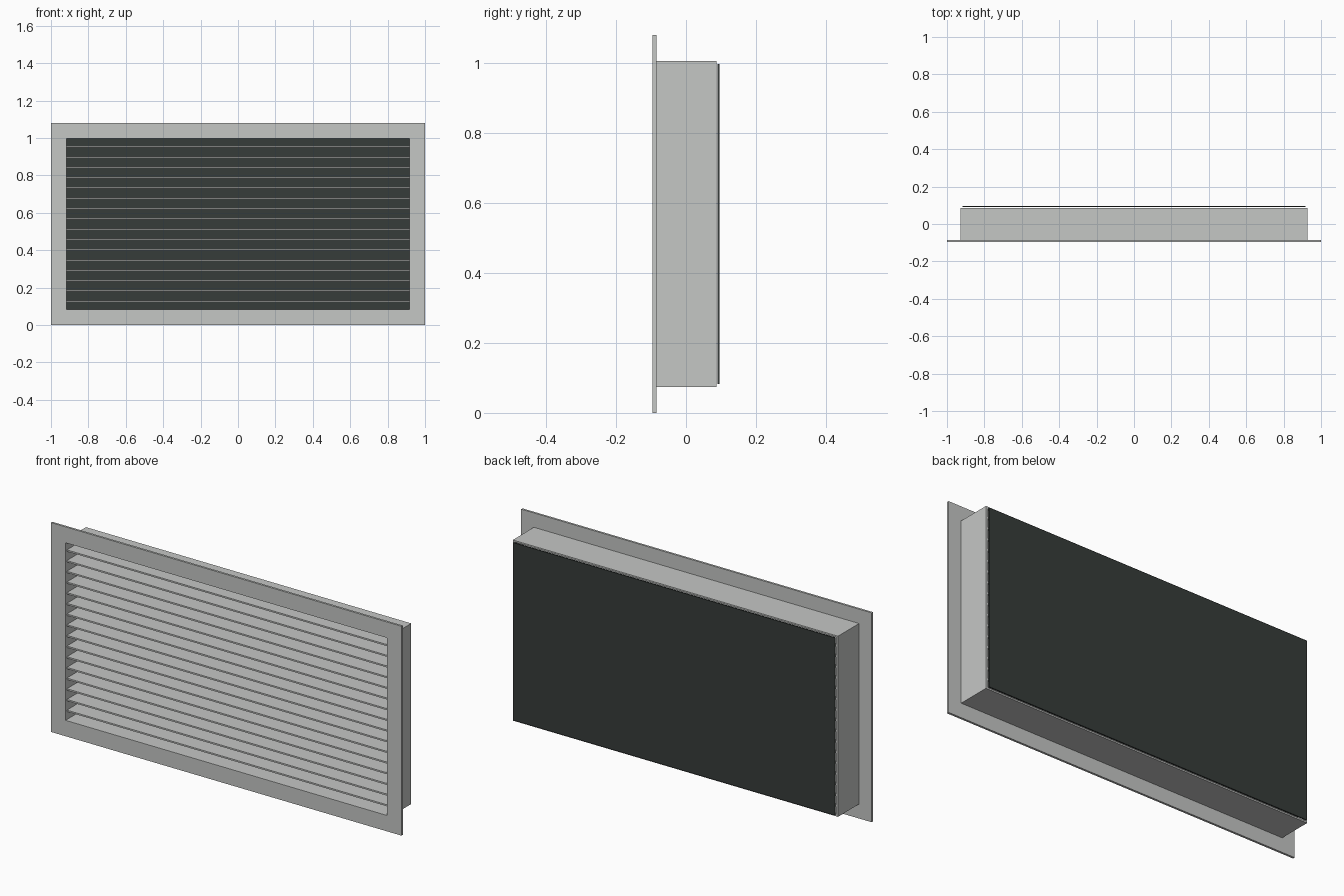
import bpy, bmesh

if "Cube" in bpy.data.objects:
    bpy.data.objects.remove(bpy.data.objects["Cube"])

def material(name, rgb):
    m = bpy.data.materials.new(name)
    m.diffuse_color = (*rgb, 1)
    m.use_nodes = True
    m.node_tree.nodes["Principled BSDF"].inputs["Base Color"].default_value = m.diffuse_color
    return m

GREY = material("light grey metal", (0.56, 0.57, 0.56))
DARK = material("dark backing", (0.037, 0.045, 0.042))
MID = 0.54                    # height of the grille's centre
OPEN_X, OPEN_Z = 0.917, 0.458  # half sizes of the opening

def add_object(name, bm, mat):
    bmesh.ops.recalc_face_normals(bm, faces=bm.faces)
    me = bpy.data.meshes.new(name)
    bm.to_mesh(me)
    bm.free()
    me.materials.append(mat)
    ob = bpy.data.objects.new(name, me)
    bpy.context.collection.objects.link(ob)
    return ob

def box(name, hx, z0, z1, y0, y1, mat):
    bm = bmesh.new()
    bmesh.ops.create_cube(bm, size=1)
    for v in bm.verts:
        v.co.x *= 2 * hx
        v.co.y = y0 if v.co.y < 0 else y1
        v.co.z = z0 if v.co.z < 0 else z1
    return add_object(name, bm, mat)

def ring(name, hx, hz, y0, y1, mat):
    """Rectangular ring around the opening, from y0 to y1."""
    bm = bmesh.new()
    loops = []
    for y, w, h in ((y0, hx, hz), (y1, hx, hz), (y1, OPEN_X, OPEN_Z), (y0, OPEN_X, OPEN_Z)):
        loops.append([bm.verts.new((sx * w, y, MID + sz * h))
                      for sx, sz in ((-1, -1), (1, -1), (1, 1), (-1, 1))])
    for a, b in zip(loops, loops[1:] + loops[:1]):
        for i in range(4):
            j = (i + 1) % 4
            bm.faces.new((a[i], a[j], b[j], b[i]))
    return add_object(name, bm, mat)

# Front flange and duct collar behind it
ring("front_flange", 1.0, 0.54, -0.096, -0.085, GREY)
ring("duct_collar", 0.928, 0.466, -0.085, 0.0865, GREY)

# Horizontal slats
COUNT, PITCH = 16, 0.0551
for i in range(COUNT):
    z = MID + (i - (COUNT - 1) / 2) * PITCH
    box(f"slat_{i + 1}", OPEN_X, z - 0.004, z + 0.004, -0.085, 0.084, GREY)

# Dark backing plate
box("backing_plate", OPEN_X, MID - OPEN_Z, MID + OPEN_Z, 0.09, 0.096, DARK)
